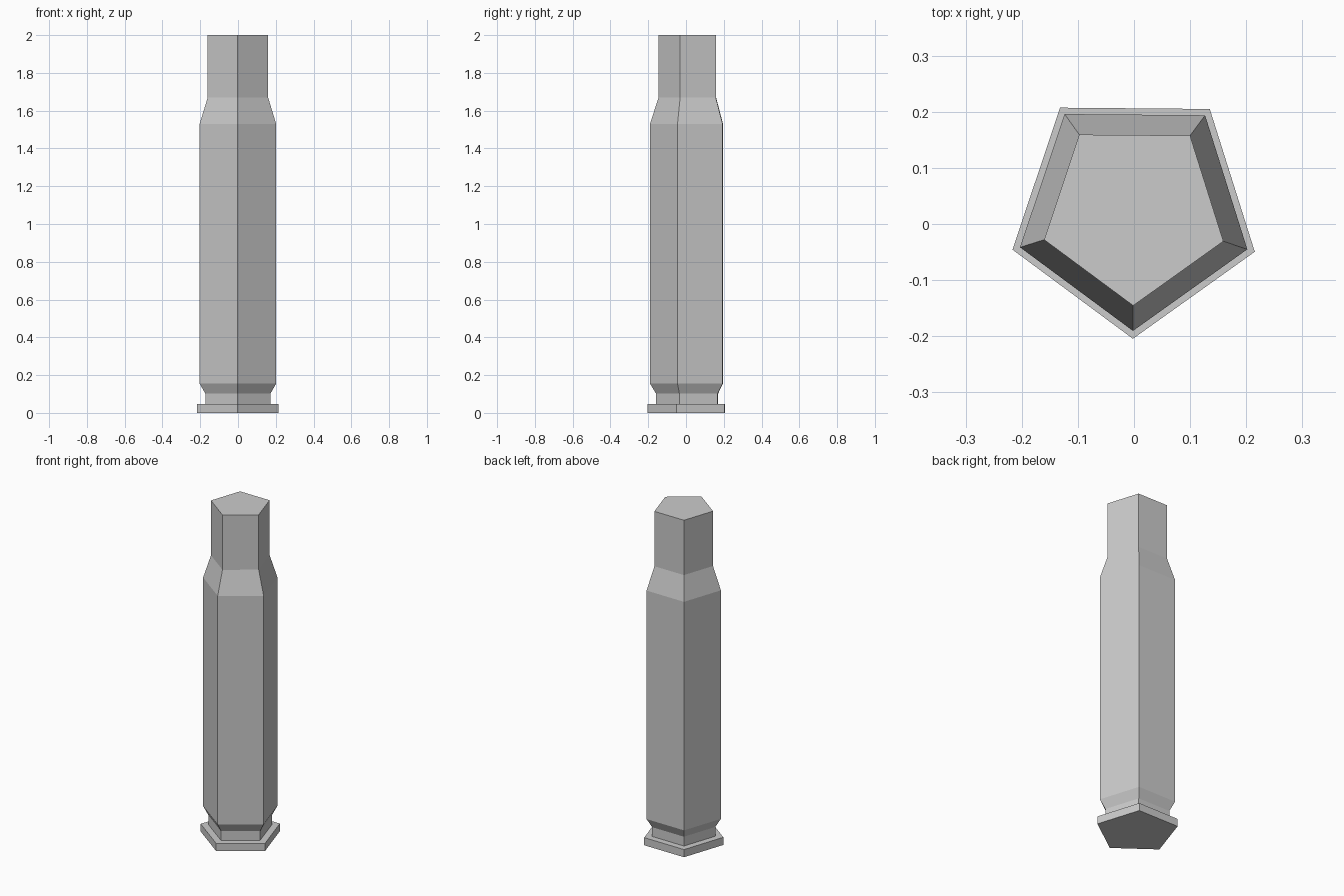
import bpy
import bmesh
from math import cos, sin, pi, radians

cube = bpy.data.objects.get("Cube")
if cube:
    bpy.data.objects.remove(cube, do_unlink=True)

SIDES = 5
AXIS_Y = 0.0225                     # pentagon axis sits slightly behind the centre
START = -pi / 2 - radians(0.5)      # one corner points to the front

# Single grey material
grey = bpy.data.materials.new("light_grey")
grey.use_nodes = True
colour = (0.6, 0.6, 0.6, 1)
grey.diffuse_color = colour
grey.node_tree.nodes["Principled BSDF"].inputs["Base Color"].default_value = colour


def turned_solid(name, profile, material):
    """Closed, flat-sided solid from (radius, height) pairs, bottom to top."""
    bm = bmesh.new()
    rings = []
    for radius, z in profile:
        angles = [START + 2 * pi * i / SIDES for i in range(SIDES)]
        rings.append([bm.verts.new((radius * cos(a), AXIS_Y + radius * sin(a), z))
                      for a in angles])
    for low, high in zip(rings, rings[1:]):
        for i in range(SIDES):
            j = (i + 1) % SIDES
            bm.faces.new((low[i], low[j], high[j], high[i]))
    bm.faces.new(rings[0][::-1])
    bm.faces.new(rings[-1])
    bmesh.ops.recalc_face_normals(bm, faces=bm.faces)
    mesh = bpy.data.meshes.new(name)
    bm.to_mesh(mesh)
    bm.free()
    mesh.materials.append(material)
    obj = bpy.data.objects.new(name, mesh)
    bpy.context.collection.objects.link(obj)
    return obj


# Rim, groove, tapered base, long body, shoulder and neck
turned_solid("cartridge_case", [
    (0.227, 0.0), (0.227, 0.046),
    (0.181, 0.046), (0.181, 0.102),
    (0.213, 0.155), (0.213, 1.53),
    (0.168, 1.67), (0.168, 2.0),
], grey)
